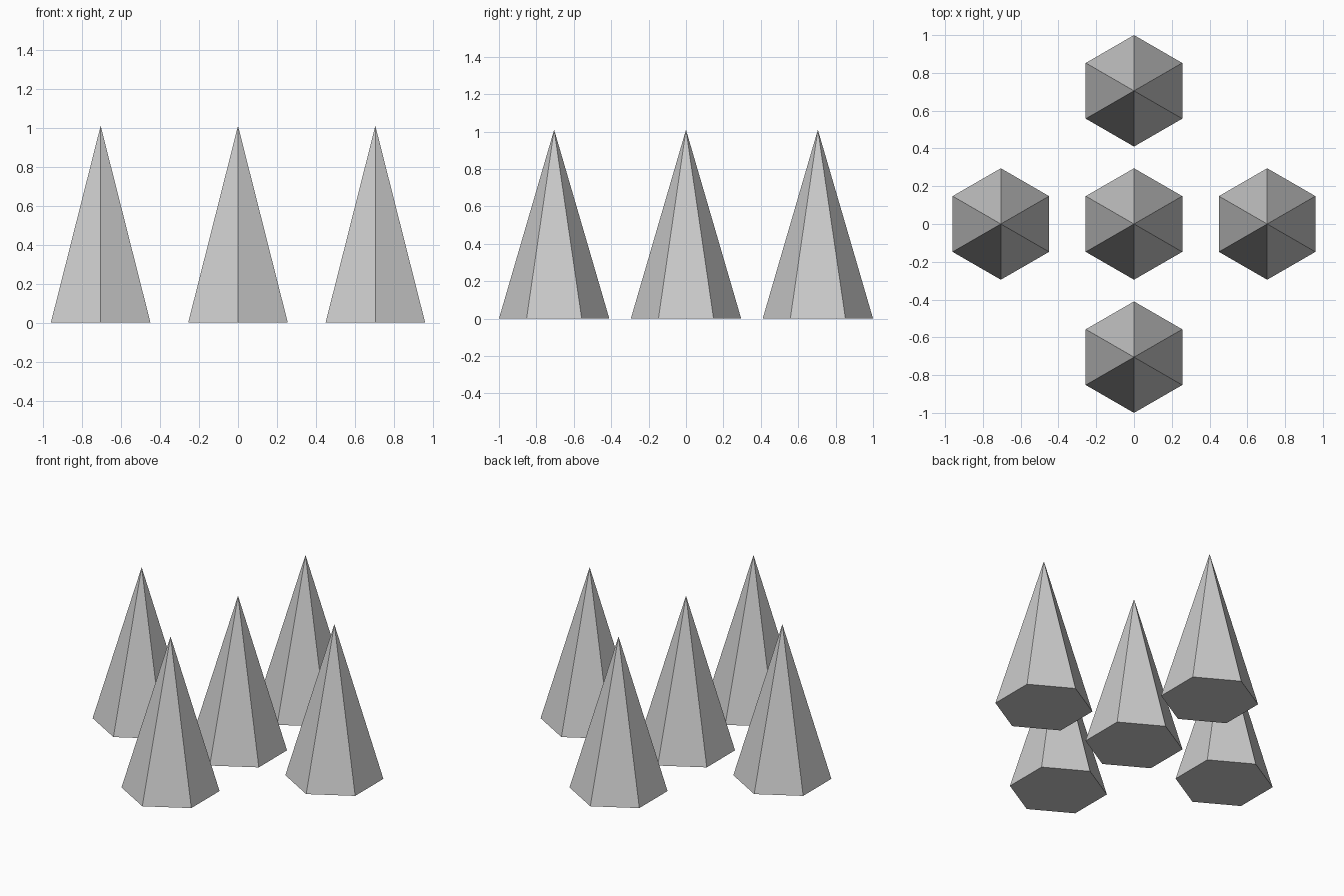
import bpy

if "Cube" in bpy.data.objects:
    bpy.data.objects.remove(bpy.data.objects["Cube"])

RADIUS = 0.295   # centre to hexagon corner (corners point along y)
HEIGHT = 1.01
SPACING = 0.705

# Five identical six-sided spikes arranged in a plus shape
spikes = {
    "centre_spike": (0, 0),
    "left_spike": (-1, 0),
    "right_spike": (1, 0),
    "front_spike": (0, -1),
    "back_spike": (0, 1),
}

for name, (x, y) in spikes.items():
    bpy.ops.mesh.primitive_cone_add(
        vertices=6, radius1=RADIUS, radius2=0, depth=HEIGHT,
        location=(x * SPACING, y * SPACING, HEIGHT / 2))
    bpy.context.object.name = name
